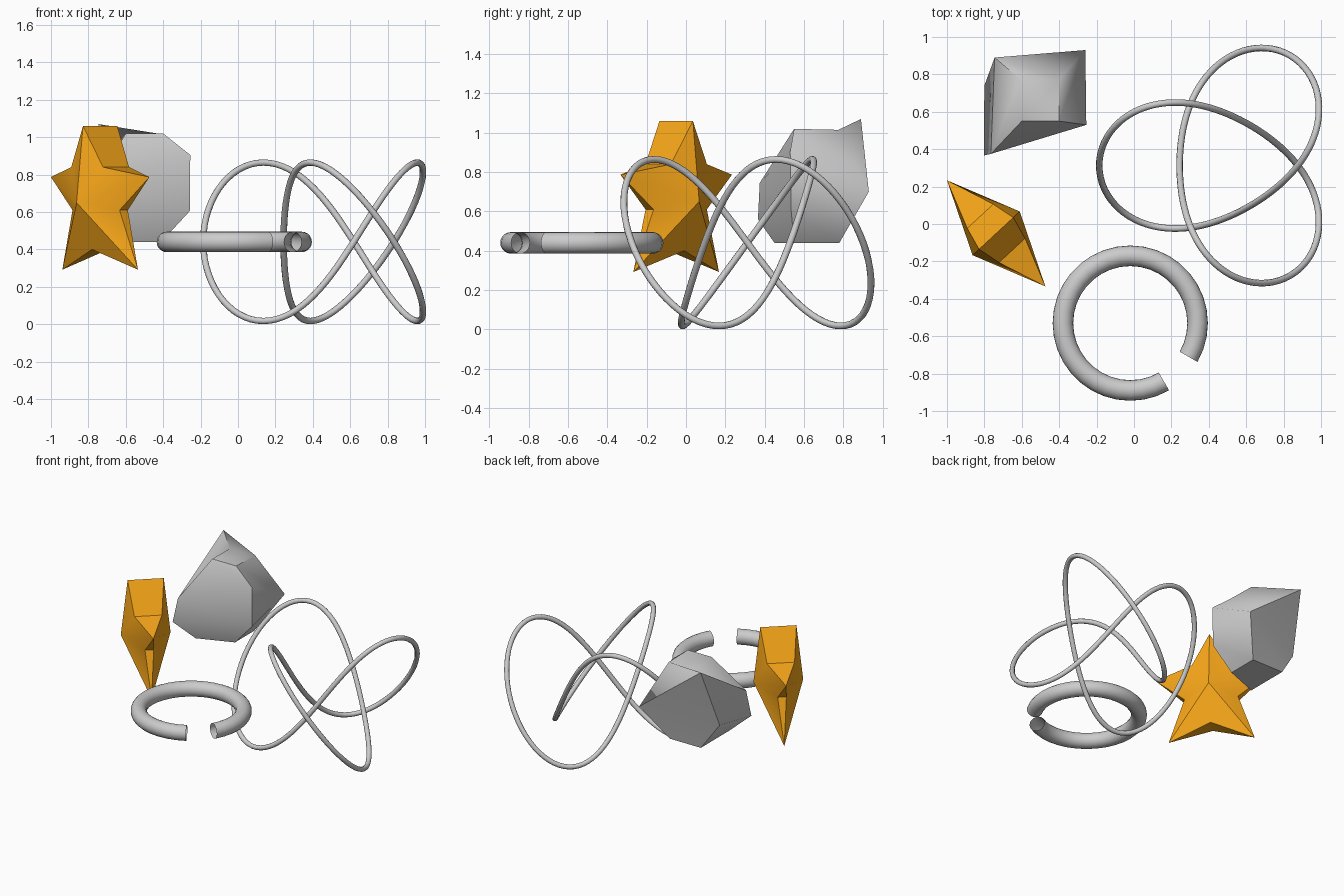
import bpy, bmesh
from math import sin, cos, pi, radians
from mathutils import Vector, Matrix

if "Cube" in bpy.data.objects:
    bpy.data.objects.remove(bpy.data.objects["Cube"])


def add_object(name, bm, angle=40):
    bmesh.ops.recalc_face_normals(bm, faces=bm.faces)
    me = bpy.data.meshes.new(name)
    bm.to_mesh(me)
    bm.free()
    ob = bpy.data.objects.new(name, me)
    bpy.context.collection.objects.link(ob)
    bpy.ops.object.select_all(action='DESELECT')
    ob.select_set(True)
    bpy.context.view_layer.objects.active = ob
    bpy.ops.object.shade_smooth_by_angle(angle=radians(angle))
    return ob


# Open ring: circle section spun through 330 degrees
bm = bmesh.new()
cen = Vector((-0.02, -0.53, 0.44))
start = radians(-30)
sec = []
for i in range(20):
    a = 2 * pi * i / 20
    r = 0.36 + 0.055 * cos(a)
    sec.append(bm.verts.new(cen + Vector((r * cos(start), r * sin(start), 0.055 * sin(a)))))
edges = [bm.edges.new((sec[i], sec[(i + 1) % 20])) for i in range(20)]
bmesh.ops.spin(bm, geom=sec + edges, cent=cen, axis=(0, 0, 1), angle=radians(330), steps=33)
add_object("open_ring", bm, 60)

# Knot: closed three-lobed path with a round section
N, SIDES, RAD = 180, 10, 0.0175


def knot(s):
    A, B, C = 0.465, 0.18, 0.035
    return Vector((0.494 - (A * cos(2 * s) + B * cos(s) + C * cos(5 * s)),
                   0.3125 - (A * sin(2 * s) - B * sin(s) + C * sin(5 * s)),
                   0.441 - 0.4235 * sin(3 * s)))


bm = bmesh.new()
rings = []
for k in range(N):
    s = 2 * pi * k / N
    p = knot(s)
    t = (knot(s + 0.001) - knot(s - 0.001)).normalized()
    side = t.cross(Vector((0, 0, 1))).normalized()
    up = side.cross(t)
    rings.append([bm.verts.new(p + RAD * (cos(2 * pi * j / SIDES) * side + sin(2 * pi * j / SIDES) * up))
                  for j in range(SIDES)])
for k in range(N):
    a, b = rings[k], rings[(k + 1) % N]
    for j in range(SIDES):
        j2 = (j + 1) % SIDES
        bm.faces.new((a[j], a[j2], b[j2], b[j]))
add_object("knot_tube", bm, 60)

# Star: half outline as (sideways, half thickness, height), mirrored
half = [(0, 0.125, 1.06), (0.125, 0.095, 0.84), (0.387, 0, 0.787), (0.185, 0.03, 0.61),
        (0.297, 0, 0.292), (0, 0.06, 0.40)]
outline = half + [(-u, n, z) for u, n, z in half[-2:0:-1]]
bm = bmesh.new()
U, Nn = Vector((0.68, -0.733, 0)), Vector((0.733, 0.68, 0))
mid = Vector((-0.737, -0.05, 0))


def star_vert(u, n, z):
    return bm.verts.new(mid + U * u + Nn * n + Vector((0, 0, z)))


front = [star_vert(u, -n, z) for u, n, z in outline]
back = [f if n == 0 else star_vert(u, n, z) for f, (u, n, z) in zip(front, outline)]
hubs = star_vert(0, -0.172, 0.65), star_vert(0, 0.172, 0.65)
for i in range(len(outline)):
    j = (i + 1) % len(outline)
    bm.faces.new((hubs[0], front[i], front[j]))
    bm.faces.new((hubs[1], back[j], back[i]))
    loop = list(dict.fromkeys((front[i], back[i], back[j], front[j])))
    if len(loop) > 2:
        bm.faces.new(loop)
star = add_object("star", bm, 40)
mat = bpy.data.materials.new("orange")
mat.diffuse_color = (0.95, 0.39, 0.01, 1)
mat.use_nodes = True
mat.node_tree.nodes["Principled BSDF"].inputs["Base Color"].default_value = mat.diffuse_color
star.data.materials.append(mat)

# Rock: four stacked irregular quads joined into a faceted block
levels = [
    [(-0.60, 0.55, 1.02), (-0.40, 0.55, 1.02), (-0.40, 0.775, 1.015), (-0.61, 0.775, 1.01)],
    [(-0.765, 0.375, 0.745), (-0.255, 0.53, 0.905), (-0.26, 0.93, 0.70), (-0.745, 0.89, 1.07)],
    [(-0.803, 0.366, 0.56), (-0.258, 0.535, 0.605), (-0.26, 0.93, 0.70), (-0.80, 0.74, 0.63)],
    [(-0.67, 0.45, 0.44), (-0.41, 0.55, 0.44), (-0.41, 0.78, 0.44), (-0.67, 0.78, 0.44)],
]
bm = bmesh.new()
loops = [[bm.verts.new(p) for p in lv] for lv in levels]
loops[2][2] = loops[1][2]
bm.faces.new(loops[0])
bm.faces.new(loops[3])
for a, b in zip(loops, loops[1:]):
    for i in range(4):
        j = (i + 1) % 4
        bm.faces.new(list(dict.fromkeys((a[i], a[j], b[j], b[i]))))
bmesh.ops.delete(bm, geom=[v for v in bm.verts if not v.link_faces], context='VERTS')
add_object("rock", bm, 50)
